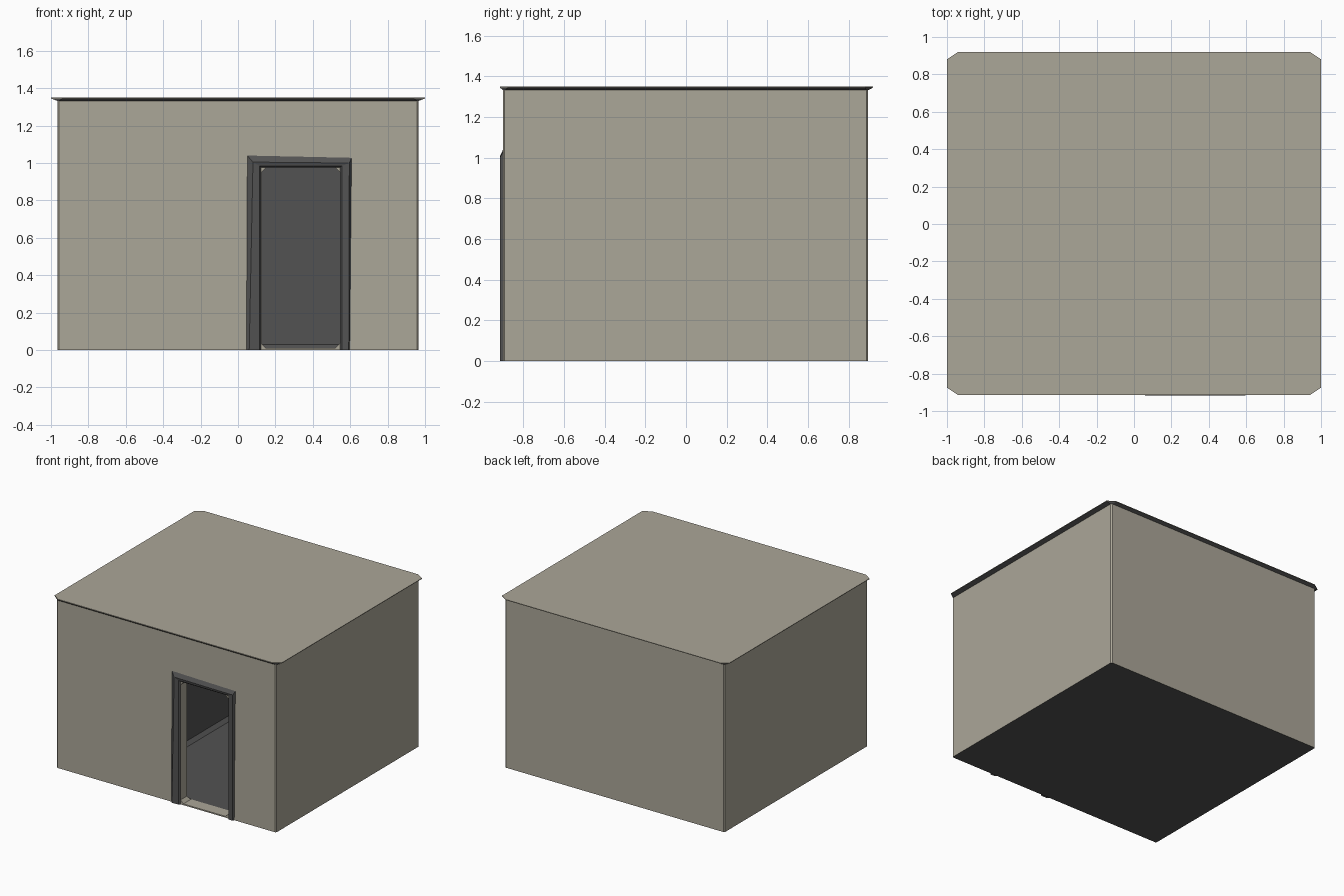
import bpy, bmesh

if "Cube" in bpy.data.objects:
    bpy.data.objects.remove(bpy.data.objects["Cube"])


def material(name, rgb):
    m = bpy.data.materials.new(name)
    m.diffuse_color = (*rgb, 1)
    m.use_nodes = True
    m.node_tree.nodes["Principled BSDF"].inputs["Base Color"].default_value = m.diffuse_color
    return m


MATS = [material("plaster", (0.41, 0.385, 0.315)), material("dark_grey", (0.085, 0.085, 0.085))]


def octagon(x0, x1, y0, y1, cx, cy):
    """Rectangle with chamfered corners."""
    return [(x0 + cx, y0), (x1 - cx, y0), (x1, y0 + cy), (x1, y1 - cy),
            (x1 - cx, y1), (x0 + cx, y1), (x0, y1 - cy), (x0, y0 + cy)]


def loft(name, rings, closed=True, caps=True, dark=lambda f: False):
    """Skin a list of 3D point rings."""
    bm = bmesh.new()
    rows = [[bm.verts.new(p) for p in r] for r in rings]
    n = len(rows[0])
    for a, b in zip(rows, rows[1:]):
        for i in range(n if closed else n - 1):
            j = (i + 1) % n
            bm.faces.new((a[i], a[j], b[j], b[i]))
    if caps:
        bm.faces.new(rows[0][::-1])
        bm.faces.new(rows[-1])
    bmesh.ops.recalc_face_normals(bm, faces=bm.faces[:])
    bm.normal_update()
    for f in bm.faces:
        f.material_index = int(dark(f))
    me = bpy.data.meshes.new(name)
    bm.to_mesh(me)
    bm.free()
    for m in MATS:
        me.materials.append(m)
    ob = bpy.data.objects.new(name, me)
    bpy.context.collection.objects.link(ob)
    return ob


def cut(target, cutter):
    cutter.hide_render = True
    cutter.hide_viewport = True
    mod = target.modifiers.new(cutter.name, 'BOOLEAN')
    mod.operation = 'DIFFERENCE'
    mod.solver = 'EXACT'
    mod.object = cutter


# walls, base and flared roof slab
wall = octagon(-0.965, 0.965, -0.9, 0.895, 0.008, 0.008)
roof = octagon(-1.0, 1.0, -0.915, 0.92, 0.06, 0.04)
shell = loft("building_shell",
             [[(x, y, 0) for x, y in wall],
              [(x, y, 1.332) for x, y in wall],
              [(x, y, 1.345) for x, y in roof],
              [(x, y, 1.35) for x, y in roof]],
             dark=lambda f: f.normal.z < -0.3)

# hollow room behind the door, with a small slope at the wall feet
room = octagon(-0.42, 0.885, -0.82, 0.82, 0.02, 0.02)
foot = octagon(-0.39, 0.855, -0.80, 0.79, 0.02, 0.02)
cut(shell, loft("room_cutter",
                [[(x, y, 0.006) for x, y in foot],
                 [(x, y, 0.03) for x, y in room],
                 [(x, y, 1.27) for x, y in room]], dark=lambda f: True))

# door opening with clipped corners
door = octagon(0.125, 0.545, 0.01, 0.975, 0.025, 0.025)
cut(shell, loft("door_cutter", [[(x, y, z) for x, z in door] for y in (-1.0, -0.79)]))


# sloping door surround on the wall face
def arch(x0, x1, top, y):
    return [(x0, y, 0.0), (x0, y, top), (x1, y, top), (x1, y, 0.0)]


rings = [[(0.045, -0.9, 0), (0.05, -0.9, 1.04), (0.607, -0.9, 1.028), (0.597, -0.9, 0)],
         [(0.06, -0.916, 0), (0.08, -0.916, 1.005), (0.595, -0.916, 1.0), (0.592, -0.916, 0)],
         arch(0.115, 0.557, 0.985, -0.912),
         arch(0.125, 0.545, 0.975, -0.899)]
loft("door_frame", rings + rings[:1], closed=False, caps=False, dark=lambda f: True)
